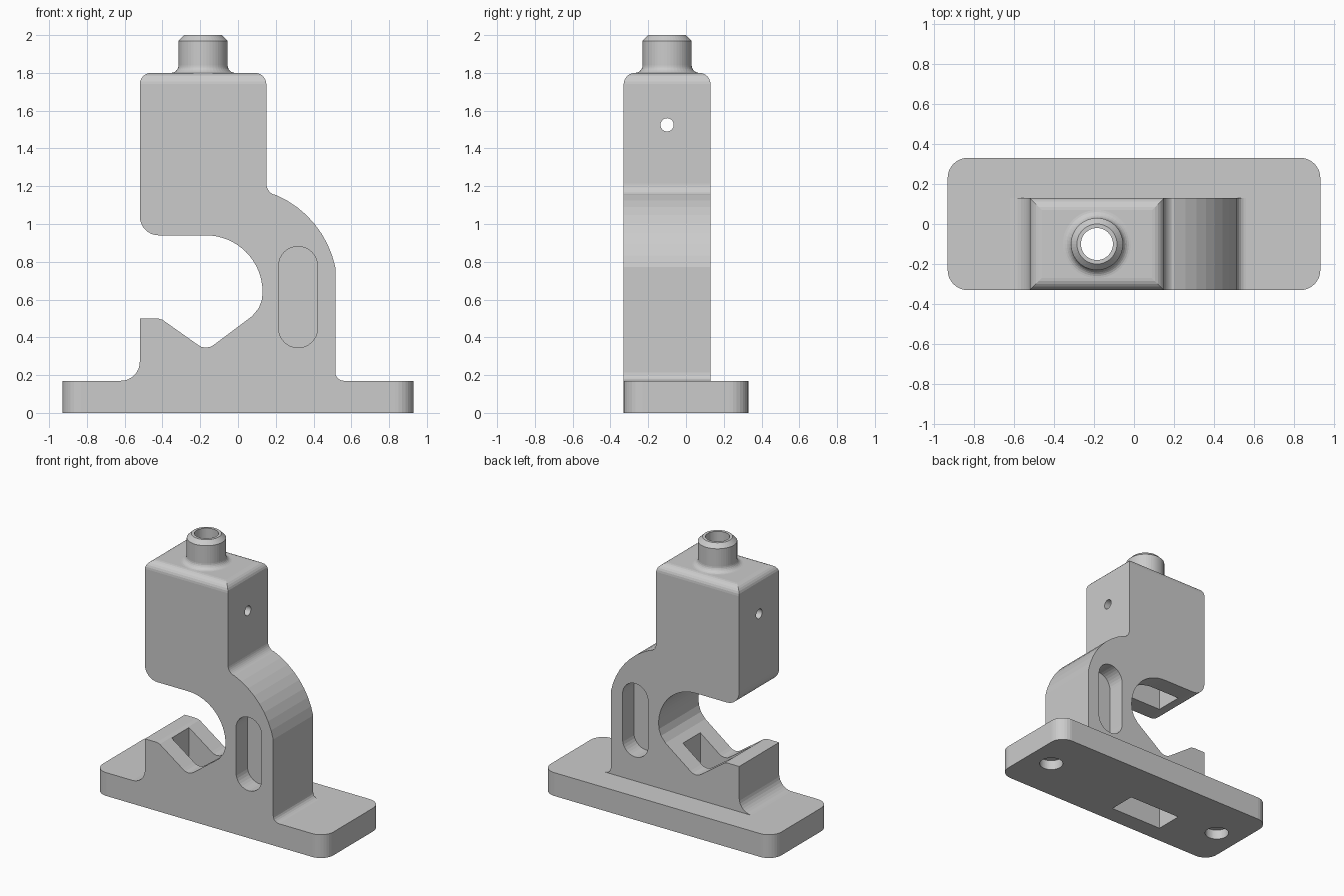
import bpy, bmesh
from math import sin, cos, radians, pi
from mathutils import Matrix, Vector

if "Cube" in bpy.data.objects:
    bpy.data.objects.remove(bpy.data.objects["Cube"])


def arc(cx, cz, r, a0, a1, n):
    """Points on a circle from angle a0 to a1 in degrees."""
    return [(cx + r * cos(radians(a0 + (a1 - a0) * i / n)),
             cz + r * sin(radians(a0 + (a1 - a0) * i / n))) for i in range(n + 1)]


def finish(name, bm):
    bmesh.ops.remove_doubles(bm, verts=bm.verts, dist=1e-5)
    bmesh.ops.recalc_face_normals(bm, faces=bm.faces)
    me = bpy.data.meshes.new(name)
    bm.to_mesh(me)
    bm.free()
    ob = bpy.data.objects.new(name, me)
    bpy.context.collection.objects.link(ob)
    return ob


def prism(name, pts, start, depth, axis='Y', bevel=None):
    """Extrude a 2D profile along Y (points are x,z) or Z (points are x,y)."""
    bm = bmesh.new()
    place = (lambda a, b: (a, start, b)) if axis == 'Y' else (lambda a, b: (a, b, start))
    face = bm.faces.new([bm.verts.new(place(*p)) for p in pts])
    ext = bmesh.ops.extrude_face_region(bm, geom=[face])
    d = Vector((0, depth, 0)) if axis == 'Y' else Vector((0, 0, depth))
    bmesh.ops.translate(bm, vec=d, verts=[v for v in ext['geom'] if isinstance(v, bmesh.types.BMVert)])
    bmesh.ops.recalc_face_normals(bm, faces=bm.faces)
    if bevel:
        height, r = bevel
        edges = [e for e in bm.edges if all(abs(v.co.z - height) < 1e-4 for v in e.verts)]
        bmesh.ops.bevel(bm, geom=edges, offset=r, segments=6, profile=0.5, affect='EDGES')
    return finish(name, bm)


def box(name, x0, x1, y0, y1, z0, z1):
    return prism(name, [(x0, y0), (x1, y0), (x1, y1), (x0, y1)], z0, z1 - z0, 'Z')


def cylinder(name, r, length, loc, axis='Z', n=48):
    bm = bmesh.new()
    rot = Matrix.Rotation(pi / 2, 4, 'Y') if axis == 'X' else Matrix()
    bmesh.ops.create_cone(bm, cap_ends=True, segments=n, radius1=r, radius2=r, depth=length,
                          matrix=Matrix.Translation(loc) @ rot)
    return finish(name, bm)


def boolean(target, other, op):
    mod = target.modifiers.new(op, 'BOOLEAN')
    mod.operation, mod.solver, mod.object = op, 'EXACT', other
    bpy.context.view_layer.objects.active = target
    bpy.ops.object.modifier_apply(modifier=mod.name)
    bpy.data.objects.remove(other, do_unlink=True)


CX, CY = -0.185, -0.10      # axis of the plunger
FRONT, BACK = -0.33, 0.13   # upright thickness

# Base plate with rounded corners
X, Y, R = 0.93, 0.33, 0.10
corners = (arc(X - R, Y - R, R, 0, 90, 8) + arc(-X + R, Y - R, R, 90, 180, 8)
           + arc(-X + R, -Y + R, R, 180, 270, 8) + arc(X - R, -Y + R, R, 270, 360, 8))
mount = prism("clamp_mount", corners, 0, 0.17, 'Z')

# Upright with open jaw, C-shaped back and head block
outline = [(0.56, 0.10), (0.56, 0.17)]
outline += arc(0.56, 0.215, 0.045, 270, 180, 5)             # right foot fillet
outline += arc(-0.01, 0.66, 0.537, 12, 67, 8)               # outer curve
outline += arc(0.215, 1.215, 0.065, 245, 180, 6)            # neck fillet
outline += [(0.15, 1.80), (-0.52, 1.80)]
outline += arc(-0.42, 1.04, 0.10, 180, 270, 8)              # head lower corner
outline += arc(-0.17, 0.64, 0.30, 90, 0, 16)                # jaw bore
outline += [(0.127, 0.60), (0.11, 0.555), (0.075, 0.512)]
outline += [(-0.125, 0.362), (-0.145, 0.35), (-0.17, 0.345), (-0.195, 0.35), (-0.215, 0.362)]
outline += [(-0.40, 0.493), (-0.425, 0.50), (-0.52, 0.50)]
outline += arc(-0.62, 0.27, 0.10, 0, -90, 8)                # left foot fillet
outline += [(-0.62, 0.10)]
upright = prism("upright", outline, FRONT, BACK - FRONT, 'Y', bevel=(1.80, 0.06))
boolean(mount, upright, 'UNION')

# Top boss with chamfered rim and filleted root, turned on a lathe
turned = [(0, 1.70), (0.17, 1.70)] + arc(0.17, 1.84, 0.04, 270, 180, 6)
turned += [(0.13, 1.97), (0.10, 2.0), (0, 2.0)]
bm = bmesh.new()
vs = [bm.verts.new((CX + r, CY, z)) for r, z in turned]
es = [bm.edges.new(p) for p in zip(vs, vs[1:])]
bmesh.ops.spin(bm, geom=vs + es, cent=(CX, CY, 0), axis=(0, 0, 1), angle=2 * pi,
               steps=48, use_duplicate=False)
boolean(mount, finish("boss", bm), 'UNION')

# Plunger bore, rectangular channels above and below the jaw, cross pin hole
cuts = [cylinder("bore", 0.08, 0.6, (CX, CY, 1.85)),
        box("head_channel", CX - 0.21, CX + 0.21, CY - 0.10, CY + 0.10, 0.70, 1.65),
        box("base_channel", CX - 0.21, CX + 0.21, CY - 0.10, CY + 0.10, -0.1, 0.65),
        cylinder("pin_hole", 0.035, 1.2, (CX, CY, 1.525), 'X', 32)]

# Blind oval pockets on the front and back faces
oval = arc(0.318, 0.778, 0.103, 0, 180, 16) + arc(0.318, 0.448, 0.103, 180, 360, 16)
for start in (FRONT - 0.1, BACK - 0.13):
    cuts.append(prism("oval_pocket", oval, start, 0.23))

# Shallow round pockets under the base
for s in (-1, 1):
    cuts.append(cylinder("foot_pocket", 0.08, 0.14, (s * 0.74, 0, 0)))

for c in cuts:
    c.hide_render = True
    boolean(mount, c, 'DIFFERENCE')
